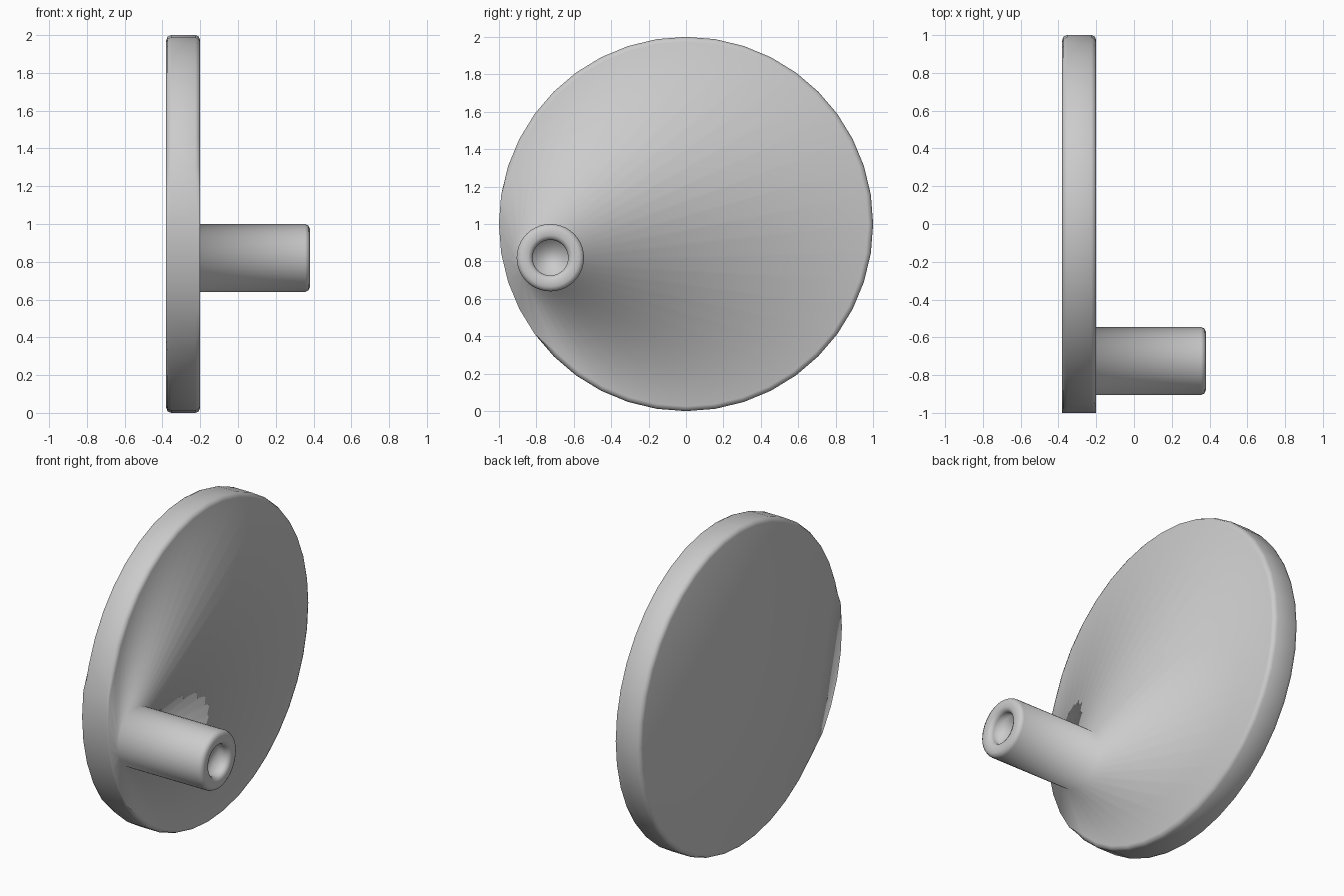
import bpy, bmesh, math

if "Cube" in bpy.data.objects:
    bpy.data.objects.remove(bpy.data.objects["Cube"])

SIDES = 40
bm = bmesh.new()


def ring(x, r, cy=0.0, cz=1.0, sharp=None):
    """Ring of vertices around the x axis; 'sharp' = (x, r) on the unbevelled stretch."""
    out = []
    for i in range(SIDES):
        a = 2 * math.pi * i / SIDES
        px, pr = sharp if sharp and 19 <= i <= 24 else (x, r)
        out.append(bm.verts.new((px, cy + pr * math.cos(a), cz + pr * math.sin(a))))
    return out


# disc: bevelled rim, with one short stretch left square
B, F, C = -0.38, -0.20, 0.026
rings = [
    ring(B, 1 - C, sharp=(B, 1)),
    ring(B + 0.3 * C, 1 - 0.3 * C, sharp=(B + 0.3 * C, 1)),
    ring(B + C, 1),
    ring(F - C, 1),
    ring(F - 0.3 * C, 1 - 0.3 * C, sharp=(F - 0.3 * C, 1)),
    ring(F, 1 - C, sharp=(F, 1)),
]

# peg: offset cylinder with rounded tip and a shallow socket
PY, PZ = -0.725, 0.82
for x, r in [(F, 0.18), (0.355, 0.18), (0.372, 0.172), (0.38, 0.155),
             (0.38, 0.12), (0.372, 0.103), (0.355, 0.095), (0.31, 0.095)]:
    rings.append(ring(x, r, PY, PZ))

# skin between neighbouring rings, then close back and socket floor
for a, b in zip(rings, rings[1:]):
    for i in range(SIDES):
        j = (i + 1) % SIDES
        bm.faces.new((a[i], a[j], b[j], b[i]))
bm.faces.new(rings[0])
bm.faces.new(rings[-1])
bmesh.ops.recalc_face_normals(bm, faces=bm.faces)
for f in bm.faces:
    f.smooth = True

mesh = bpy.data.meshes.new("disc_with_peg")
bm.to_mesh(mesh)
bm.free()

grey = bpy.data.materials.new("light grey")
grey.diffuse_color = (0.6, 0.6, 0.6, 1)
grey.use_nodes = True
grey.node_tree.nodes["Principled BSDF"].inputs["Base Color"].default_value = grey.diffuse_color
mesh.materials.append(grey)
obj = bpy.data.objects.new("disc_with_peg", mesh)
bpy.context.collection.objects.link(obj)
